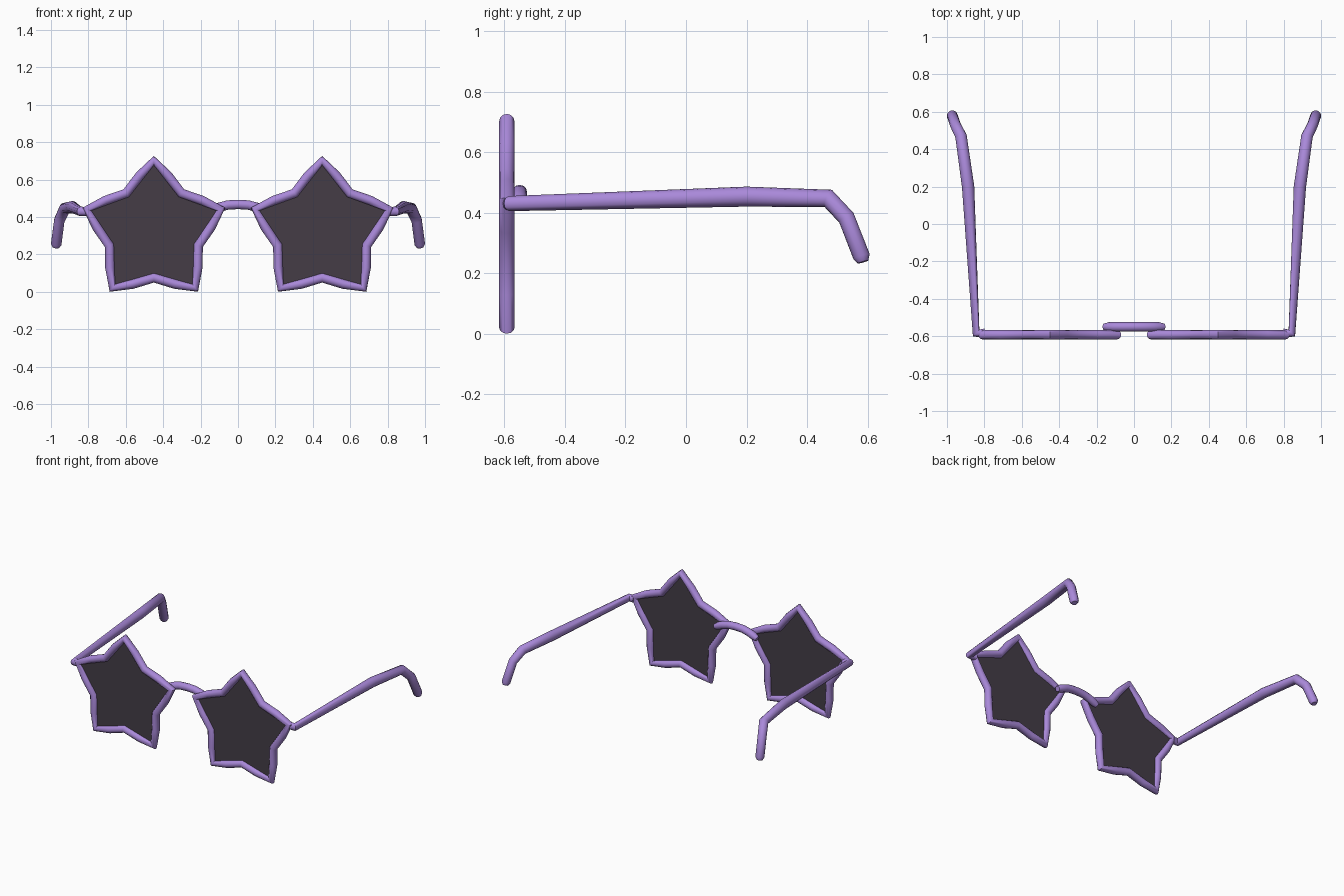
import bpy, bmesh, math
from mathutils import Vector

if "Cube" in bpy.data.objects:
    bpy.data.objects.remove(bpy.data.objects["Cube"])


def material(name, rgb):
    m = bpy.data.materials.new(name)
    m.diffuse_color = (*rgb, 1)
    m.use_nodes = True
    m.node_tree.nodes["Principled BSDF"].inputs["Base Color"].default_value = m.diffuse_color
    return m


purple = material("purple frame", (0.40, 0.25, 0.70))
dark = material("dark lens", (0.058, 0.046, 0.062))


def add(name, mesh, mat, smooth):
    mesh.materials.clear()
    mesh.materials.append(mat)
    ob = bpy.data.objects.new(name, mesh)
    bpy.context.collection.objects.link(ob)
    for p in mesh.polygons:
        p.use_smooth = smooth
        p.material_index = 0
    return ob


def tube(name, pts, radii, closed=False):
    """Round tube along a polyline, with a radius for every point."""
    cu = bpy.data.curves.new(name + "_path", 'CURVE')
    cu.dimensions = '3D'
    cu.bevel_depth = 1.0
    cu.bevel_resolution = 4
    cu.use_fill_caps = True
    sp = cu.splines.new('POLY')
    sp.points.add(len(pts) - 1)
    for p, co, r in zip(sp.points, pts, radii):
        p.co = (*co, 1)
        p.radius = r
    sp.use_cyclic_u = closed
    tmp = bpy.data.objects.new(name + "_path", cu)
    bpy.context.collection.objects.link(tmp)
    bpy.context.view_layer.update()
    dg = bpy.context.evaluated_depsgraph_get()
    mesh = bpy.data.meshes.new_from_object(tmp.evaluated_get(dg))
    bpy.data.objects.remove(tmp)
    ob = add(name, mesh, purple, True)
    bpy.context.view_layer.objects.active = ob
    ob.select_set(True)
    bpy.ops.object.shade_smooth_by_angle(angle=math.radians(50))
    ob.select_set(False)
    return ob


def star(cx, cz, y, r_out, r_in, bulge):
    """Five-pointed star with slightly swollen sides."""
    corners = []
    for i in range(10):
        a = math.radians(36 * i)
        r = r_in if i % 2 else r_out
        corners.append(Vector((cx + r * math.sin(a), y, cz + r * math.cos(a))))
    c = Vector((cx, y, cz))
    pts = []
    for i, p in enumerate(corners):
        mid = (p + corners[(i + 1) % 10]) / 2
        pts += [p, mid + (mid - c).normalized() * bulge]
    return pts


FY = -0.592
for side, s in (("left", -1), ("right", 1)):
    # star rim
    outline = star(s * 0.45, 0.325, FY, 0.376, 0.25, 0.007)
    tube(side + "_star_rim", outline, [0.0255] * len(outline), True)

    # dark lens plate
    bm = bmesh.new()
    f = bm.faces.new([bm.verts.new(p + Vector((0, -0.005, 0))) for p in outline])
    ext = bmesh.ops.extrude_face_region(bm, geom=[f])
    vs = [v for v in ext["geom"] if isinstance(v, bmesh.types.BMVert)]
    bmesh.ops.translate(bm, verts=vs, vec=(0, 0.01, 0))
    bmesh.ops.recalc_face_normals(bm, faces=bm.faces)
    me = bpy.data.meshes.new(side + "_lens")
    bm.to_mesh(me)
    bm.free()
    add(side + "_lens", me, dark, False)

    # temple arm with the hinge corner and the ear hook
    arm = [(0.800, -0.583, 0.43), (0.844, -0.583, 0.43), (0.887, 0.20, 0.453),
           (0.925, 0.47, 0.447), (0.955, 0.53, 0.383), (0.972, 0.58, 0.255),
           (0.974, 0.585, 0.237)]
    tube(side + "_temple_arm", [(s * x, y, z) for x, y, z in arm],
         [0.024, 0.025, 0.033, 0.031, 0.029, 0.029, 0.018])

# arched bridge behind the rims
bridge = [(-0.16, 0.425), (-0.135, 0.437), (-0.10, 0.452), (-0.055, 0.464), (0, 0.467),
          (0.055, 0.464), (0.10, 0.452), (0.135, 0.437), (0.16, 0.425)]
tube("bridge", [(x, -0.55, z) for x, z in bridge], [0.018] + [0.025] * 7 + [0.018])
